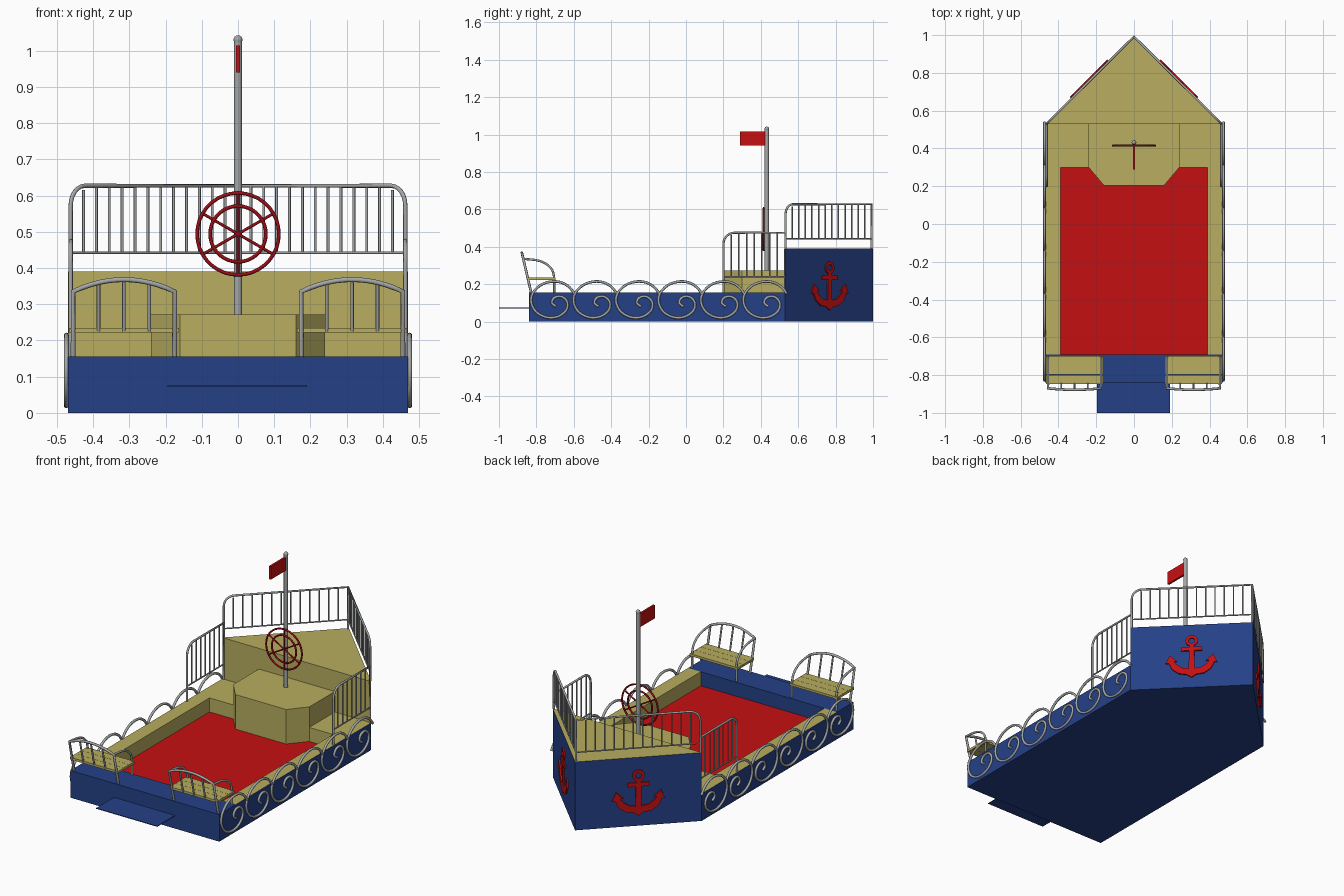
import bpy, bmesh
from math import sin, cos, pi, radians
from mathutils import Vector

cube = bpy.data.objects.get("Cube")
if cube:
    bpy.data.objects.remove(cube)


def material(name, rgb):
    m = bpy.data.materials.new(name)
    m.use_nodes = True
    m.diffuse_color = (*rgb, 1)
    m.node_tree.nodes["Principled BSDF"].inputs["Base Color"].default_value = (*rgb, 1)
    return m


BLUE = material("hull blue", (0.018, 0.051, 0.24))
TAN = material("deck tan", (0.48, 0.42, 0.115))
RED = material("bright red", (0.56, 0.005, 0.006))
DARK = material("wheel red", (0.33, 0.004, 0.008))
GREY = material("metal grey", (0.38, 0.39, 0.39))


def finish(name, me, mats, rule=None, smooth=False):
    for m in mats:
        me.materials.append(m)
    for p in me.polygons:
        p.material_index = rule(p) if rule else 0
        p.use_smooth = smooth
    ob = bpy.data.objects.new(name, me)
    bpy.context.scene.collection.objects.link(ob)
    return ob


def extrude(name, outline, move, mats, rule=None):
    """Solid made by sweeping a flat outline along a vector."""
    bm = bmesh.new()
    face = bm.faces.new([bm.verts.new(p) for p in outline])
    new = bmesh.ops.extrude_face_region(bm, geom=[face])["geom"]
    bmesh.ops.translate(bm, vec=move, verts=[v for v in new if isinstance(v, bmesh.types.BMVert)])
    bmesh.ops.recalc_face_normals(bm, faces=bm.faces)
    me = bpy.data.meshes.new(name)
    bm.to_mesh(me)
    bm.free()
    return finish(name, me, mats, rule)


def prism(name, plan, z0, z1, mats, rule=None):
    return extrude(name, [(x, y, z0) for x, y in plan], (0, 0, z1 - z0), mats, rule)


def box(name, x, y, z, mats, rule=None):
    plan = [(x[0], y[0]), (x[1], y[0]), (x[1], y[1]), (x[0], y[1])]
    return prism(name, plan, z[0], z[1], mats, rule)


def tubes(name, paths, mat, closed=False, sides=2):
    """Round bars; each path is (radius, points)."""
    parts = bpy.data.curves.new(name, "CURVE")
    parts.dimensions = "3D"
    parts.bevel_depth = 1
    parts.bevel_resolution = sides
    parts.use_fill_caps = True
    for radius, pts in paths:
        sp = parts.splines.new("POLY")
        sp.points.add(len(pts) - 1)
        for q, p in zip(sp.points, pts):
            q.co = (*p, 1)
            q.radius = radius
        sp.use_cyclic_u = closed
    tmp = bpy.data.objects.new(name + "_path", parts)
    bpy.context.scene.collection.objects.link(tmp)
    me = bpy.data.meshes.new_from_object(tmp.evaluated_get(bpy.context.evaluated_depsgraph_get()))
    bpy.data.objects.remove(tmp)
    me.materials.clear()
    return finish(name, me, [mat], smooth=True)


def smooth_path(pts, steps=5):
    """Catmull-Rom path through a few points."""
    pts = [Vector(p) for p in pts]
    ext = [2 * pts[0] - pts[1]] + pts + [2 * pts[-1] - pts[-2]]
    out = []
    for a, b, c, d in zip(ext, ext[1:], ext[2:], ext[3:]):
        for i in range(steps):
            t = i / steps
            out.append(0.5 * (2 * b + (c - a) * t + (2 * a - 5 * b + 4 * c - d) * t * t
                              + (3 * b - a - 3 * c + d) * t ** 3))
    return out + [pts[-1]]


# Hull base, sunken floor, stern and boarding ramp
W, AFT, MID, RIM, FLOOR = 0.47, -0.84, 0.53, 0.155, 0.075
box("hull_base", (-W, W), (AFT, MID), (0, FLOOR - 0.004), [BLUE])
box("floor", (-0.39, 0.39), (-0.69, MID), (FLOOR - 0.004, FLOOR), [RED])
box("stern", (-W, W), (AFT, -0.69), (FLOOR - 0.004, RIM), [BLUE])
box("boarding_ramp", (-0.195, 0.19), (-1, AFT), (0.071, FLOOR), [BLUE])

# Bow block: tan on deck and aft wall, blue on the sides
prism("bow", [(-W, MID), (W, MID), (0, 1)], 0, 0.39, [BLUE, TAN],
      lambda p: int(p.normal.z > 0.5 or p.normal.y < -0.5))

# Helm console
prism("helm_console", [(-0.16, 0.205), (0.16, 0.205), (0.24, 0.3), (0.24, MID), (-0.24, MID), (-0.24, 0.3)],
      FLOOR, 0.272, [TAN])


def rail(name, a, b, z0, zmid, ztop, bars, corner):
    """Railing from a to b with a rounded top corner at a."""
    a, b = Vector(a), Vector(b)
    d = (b - a).normalized()

    def at(s, z):
        q = a + d * s
        return (q.x, q.y, z)
    length = (b - a).length
    frame = [at(0, z0)]
    for i in range(7):
        t = i / 6 * pi / 2
        frame.append(at(corner * (1 - cos(t)), ztop - corner * (1 - sin(t))))
    frame += [at(length, ztop), at(length, z0)]
    paths = [(0.006, frame), (0.004, [at(0, zmid), at(length, zmid)])]
    for i in range(1, bars + 1):
        s = length * i / (bars + 1)
        paths.append((0.004, [at(s, zmid), at(s, ztop - (0.012 if s < corner else 0))]))
    return tubes(name, paths, GREY)


# Half outline of an anchor: (across, height), from top to bottom
ANCHOR = [(0.012, 0.262), (0.012, 0.248), (0.055, 0.25), (0.058, 0.226), (0.014, 0.226), (0.016, 0.115),
          (0.05, 0.12), (0.082, 0.142), (0.096, 0.162), (0.078, 0.162), (0.118, 0.2), (0.14, 0.15),
          (0.124, 0.152), (0.105, 0.112), (0.068, 0.085), (0.025, 0.078), (0, 0.06)]

for side, s in (("left", 1), ("right", -1)):
    # Side rim and step beside the console
    box(side + "_rim", sorted((s * 0.39, s * W)), (-0.69, MID), (FLOOR - 0.004, RIM), [BLUE, TAN],
        lambda p: int(p.normal.z > 0.5 or p.normal.x * s < -0.5))
    box(side + "_step", sorted((s * 0.24, s * 0.39)), (0.3, MID), (FLOOR, RIM), [TAN])

    # Railings
    rail(side + "_side_railing", (s * 0.462, 0.2), (s * 0.462, MID), RIM, 0.24, 0.475, 7, 0.06)
    rail(side + "_bow_railing", (s * 0.462, MID + 0.002), (0, 0.992), 0.39, 0.442, 0.627, 12, 0.055)

    # Wave scrolls along the side
    curl = [(0.118, 0.15), (0.09, 0.185), (0.045, 0.21), (-0.01, 0.213), (-0.065, 0.193), (-0.105, 0.15),
            (-0.112, 0.1), (-0.085, 0.05), (-0.03, 0.022), (0.03, 0.026), (0.075, 0.06), (0.08, 0.105),
            (0.05, 0.133), (0.012, 0.128), (-0.002, 0.1), (0.02, 0.08)]
    tubes(side + "_wave_scrolls",
          [(0.007, smooth_path([(s * 0.474, -0.715 + 0.227 * k + u, z) for u, z in curl], 3)) for k in range(6)],
          GREY)

    # Anchor on the bow side: flat body plus ring
    along = Vector((-s * W, 1 - MID, 0)).normalized()
    out = Vector((s * (1 - MID), W, 0)).normalized()
    mid = Vector((s * W / 2, (MID + 1) / 2, 0))

    def on_bow(u, z):
        return mid + along * u + Vector((0, 0, z))
    body = ANCHOR + [(-u, z) for u, z in reversed(ANCHOR[:-1])]
    extrude(side + "_anchor", [on_bow(u, z) for u, z in body], out * 0.008, [RED])
    ring = [(cos(t * pi / 8), sin(t * pi / 8)) for t in range(16)]
    for i in range(16):
        (a, b), (c, d) = ring[i], ring[(i + 1) % 16]
        quad = [(a * r, b * r) for r in (0.017, 0.033)] + [(c * r, d * r) for r in (0.033, 0.017)]
        extrude(side + "_anchor_ring", [on_bow(u, 0.288 + z) for u, z in quad], out * 0.008, [RED])

    # Bench: slatted seat, legs, arched leaning back and armrests
    x0, x1 = 0.175, 0.455
    for k in range(3):
        y = -0.848 + 0.05 * k
        box(side + "_bench_slat", sorted((s * 0.163, s * 0.467)), (y, y + 0.049), (0.222, 0.235), [TAN])

    def lean(x, z):
        return (s * x, -0.828 - 0.05 * (z - RIM) / 0.215, z)

    def arch(x):
        return 0.335 + 0.033 * (1 - ((x - 0.315) / 0.14) ** 2)
    back = [lean(x0, RIM)] + [lean(x0 + 0.28 * i / 12, arch(x0 + 0.28 * i / 12)) for i in range(13)] + [lean(x1, RIM)]
    paths = [(0.007, back)]
    for x in (0.245, 0.315, 0.385):
        paths.append((0.005, [lean(x, 0.225), lean(x, arch(x))]))
    for x in (x0, x1):
        arm = [(s * x, y, z) for y, z in ((-0.705, 0.235), (-0.715, 0.275), (-0.75, 0.31), (-0.8, 0.328), (-0.867, 0.335))]
        paths += [(0.006, smooth_path(arm, 3)), (0.006, [(s * x, -0.705, FLOOR if x == x0 else RIM), (s * x, -0.705, 0.235)])]
    tubes(side + "_bench_frame", paths, GREY)

# Mast with rounded tip, and flag
tubes("mast", [(0.0115, [(0, 0.432, 0.27), (0, 0.432, 1.03)])], GREY, sides=4)
bm = bmesh.new()
bmesh.ops.create_uvsphere(bm, u_segments=12, v_segments=8, radius=0.0125)
bmesh.ops.translate(bm, vec=(0, 0.432, 1.03), verts=bm.verts)
tip = bpy.data.meshes.new("mast_tip")
bm.to_mesh(tip)
bm.free()
finish("mast_tip", tip, [GREY], smooth=True)
box("flag", (-0.006, 0.006), (0.288, 0.424), (0.94, 1.015), [RED])

# Steering wheel: two rings and six spokes
HUB = Vector((0, 0.415, 0.494))


def spoke(r, deg):
    return HUB + Vector((r * cos(radians(deg)), 0, r * sin(radians(deg))))


tubes("wheel_rings", [(0.005, [spoke(r, i * 10) for i in range(36)]) for r in (0.113, 0.077)], DARK, closed=True)
tubes("wheel_spokes", [(0.004, [spoke(0.113, a), spoke(0.113, a + 180)]) for a in (30, 90, 150)], DARK)
